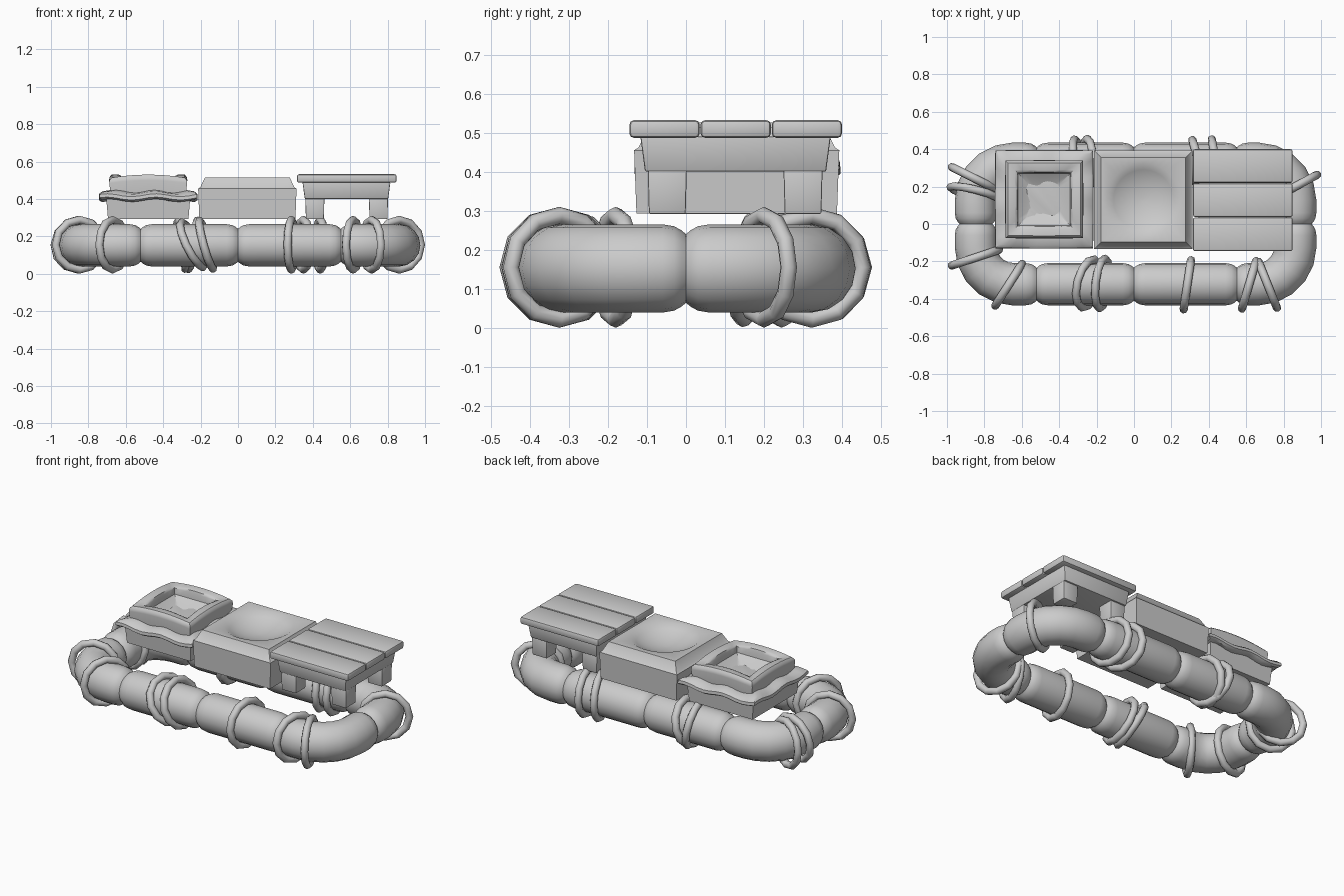
import bpy, bmesh, math
from mathutils import Vector, Matrix

if "Cube" in bpy.data.objects:
    bpy.data.objects.remove(bpy.data.objects["Cube"])


def finish(name, bm, angle=40):
    bmesh.ops.recalc_face_normals(bm, faces=bm.faces)
    me = bpy.data.meshes.new(name)
    bm.to_mesh(me)
    bm.free()
    ob = bpy.data.objects.new(name, me)
    bpy.context.collection.objects.link(ob)
    bpy.ops.object.select_all(action='DESELECT')
    ob.select_set(True)
    bpy.context.view_layer.objects.active = ob
    bpy.ops.object.shade_smooth_by_angle(angle=math.radians(angle))
    return ob


def bridge(bm, rings, cap_start=True, cap_end=True):
    for a, b in zip(rings, rings[1:]):
        n = len(a)
        for i in range(n):
            j = (i + 1) % n
            bm.faces.new((a[i], a[j], b[j], b[i]))
    if cap_start:
        bm.faces.new(rings[0][::-1])
    if cap_end:
        bm.faces.new(rings[-1])


def box(name, x0, x1, y0, y1, z0, z1, taper=0.0, bevel=0.008):
    """Box whose bottom is inset by taper."""
    bm = bmesh.new()
    rings = []
    for z, t in ((z0, taper), (z1, 0)):
        rings.append([bm.verts.new((x, y, z)) for x, y in (
            (x0 + t, y0 + t), (x1 - t, y0 + t), (x1 - t, y1 - t), (x0 + t, y1 - t))])
    bridge(bm, rings)
    bmesh.ops.bevel(bm, geom=bm.edges[:], offset=bevel, segments=2, profile=0.5, affect='EDGES')
    return finish(name, bm, 35)


def square_loft(name, cx, cy, profile, n=8, offset=None):
    """Loft of (half size, z, roundness) rings; roundness 1 is a circle."""
    unit = []
    for k in range(4):
        for i in range(n):
            p = Vector((-1 + 2 * i / n, -1))
            a = k * math.pi / 2
            unit.append(Vector((p.x * math.cos(a) - p.y * math.sin(a),
                                p.x * math.sin(a) + p.y * math.cos(a))))
    bm = bmesh.new()
    rings = []
    for h, z, rnd in profile:
        ring = []
        for i, u in enumerate(unit):
            p = u.lerp(u.normalized(), rnd) * h
            dz = offset(i, u, h) if offset else 0
            ring.append(bm.verts.new((cx + p.x, cy + p.y, z + dz)))
        rings.append(ring)
    bridge(bm, rings)
    return finish(name, bm, 40)


def tube(name, path, r=0.113, sides=16):
    """Inflated section along a flat path, pinched at both ends."""
    pts = [Vector((x, y, 0.152)) for x, y in path]
    d0 = (pts[1] - pts[0]).normalized()
    d1 = (pts[-2] - pts[-1]).normalized()
    s = [(0, .088), (.012, .098), (.03, .108), (.06, r)]
    stations = ([(pts[0] + d0 * o, q) for o, q in s] + [(p, r) for p in pts[1:-1]]
                + [(pts[-1] + d1 * o, q) for o, q in reversed(s)])
    bm = bmesh.new()
    rings = []
    for i, (p, q) in enumerate(stations):
        a = stations[max(i - 1, 0)][0]
        b = stations[min(i + 1, len(stations) - 1)][0]
        t = (b - a).normalized()
        side = Vector((-t.y, t.x, 0))
        rings.append([bm.verts.new(p + q * (side * math.cos(w) + Vector((0, 0, 1)) * math.sin(w)))
                      for w in (2 * math.pi * k / sides for k in range(sides))])
    bridge(bm, rings)
    return finish(name, bm, 50)


def rope(name, cx, cy, chord, lean=(0, 0), R=0.133, r=0.022, n=12, m=8):
    """Ring around the tube: chord crosses it in plan, lean shifts its top."""
    c = Vector((*chord, 0)).normalized()
    u = Vector((*lean, 1))
    u = (u - c * u.dot(c)).normalized()
    w = c.cross(u)
    bm = bmesh.new()
    rings = []
    for i in range(n):
        a = 2 * math.pi * i / n
        out = c * math.cos(a) + u * math.sin(a)
        rings.append([bm.verts.new(Vector((cx, cy, .155)) + out * (R + r * math.cos(b)) + w * r * math.sin(b))
                      for b in (2 * math.pi * k / m for k in range(m))])
    bridge(bm, rings + rings[:1], False, False)
    return finish(name, bm, 60)


# Inflated ring: straight front/back sections and four curved corners
FY, RX, LX, BR = 0.322, 0.862, -0.845, 0.2
for sy, label in ((-1, "front"), (1, "back")):
    tube(f"{label}_tube_left", [(-.52, sy * FY), (-.26, sy * FY), (0, sy * FY)])
    tube(f"{label}_tube_right", [(0, sy * FY), (.27, sy * FY), (.55, sy * FY)])
    for x, sx, start, side in ((RX, 1, .55, "right"), (LX, -1, -.52, "left")):
        path = [(start, sy * FY)]
        for k in range(6):
            a = k * math.pi / 10
            path.append((x - sx * BR + sx * BR * math.sin(a), sy * (FY - BR + BR * math.cos(a))))
        path.append((x, 0))
        tube(f"{label}_{side}_corner_tube", path)

# Rope lashings
ropes = [
    (-.67, -.325, (.16, .25), (0, 0)), (-.245, -.318, (.07, .27), (-.5, 0)),
    (-.17, -.318, (.03, .27), (-.28, 0)), (.285, -.325, (.04, .27), (0, 0)),
    (.615, -.325, (.08, .27), (0, 0)), (.715, -.325, (-.1, .25), (0, 0)),
    (-.29, .322, (-.06, .27), (-.2, 0)), (-.25, .322, (0, 1), (.25, 0)),
    (.35, .322, (-.08, .27), (0, 0)), (.44, .322, (-.05, .27), (0, 0)),
    (-.855, .245, (-.24, .12), (0, 0)), (-.852, .165, (-.24, .06), (0, .15)),
    (-.848, -.18, (-.24, -.08), (0, 0)), (.862, .2, (.24, .13), (0, 0)),
]
for i, (x, y, chord, lean) in enumerate(ropes):
    rope(f"rope_{i + 1}", x, y, chord, lean)

# Left collector: base box, wavy cloth rim, arched open frame with sagging funnel
CX, CY = -0.48, 0.132
square_loft("collector_base", CX, CY, [(.215, .292, 0), (.225, .41, 0)])
square_loft("collector_cloth_rim", CX, CY,
            [(.2, .395, 0), (.25, .392, .03), (.264, .402, .03), (.262, .42, .03),
             (.245, .433, .03), (.2, .44, 0)], n=12,
            offset=lambda i, u, h: .008 * math.sin(i * math.pi / 3 + .6))
square_loft("collector_frame", CX, CY,
            [(.2, .42, 0), (.209, .5, .02), (.207, .517, .02), (.195, .53, .02), (.158, .53, 0),
             (.146, .525, 0), (.142, .51, 0), (.139, .475, 0), (.09, .44, .15),
             (.04, .418, .5), (.01, .412, 1)],
            offset=lambda i, u, h: -.016 * min(abs(u.x), abs(u.y)) ** 2 if h > .145 else 0)

# Middle box with chamfered lid and round dish
dish = [(.195 * math.sin(a) / math.sin(.65), .515 - .06 * (math.cos(a) - math.cos(.65)) / (1 - math.cos(.65)), 1)
        for a in (.65, .52, .39, .26, .13, .02)]
square_loft("dish_box", .05, .13,
            [(.257, .293, 0), (.263, .455, 0), (.252, .462, 0), (.226, .515, 0)] + dish, n=10)

# Right table: three planks, tapered apron, four legs
for i in range(3):
    y = -.145 + i * .1825
    box(f"table_plank_{i + 1}", .315, .848, y, y + .18, .487, .532, 0, .011)
box("table_apron", .345, .815, -.117, .371, .40, .49, .012, .005)
for x, sx in ((.36, "left"), (.70, "right")):
    for y, sy in ((-.098, "front"), (.25, "back")):
        box(f"table_leg_{sy}_{sx}", x, x + .102, y, y + .1, .292, .405, .003, .004)
